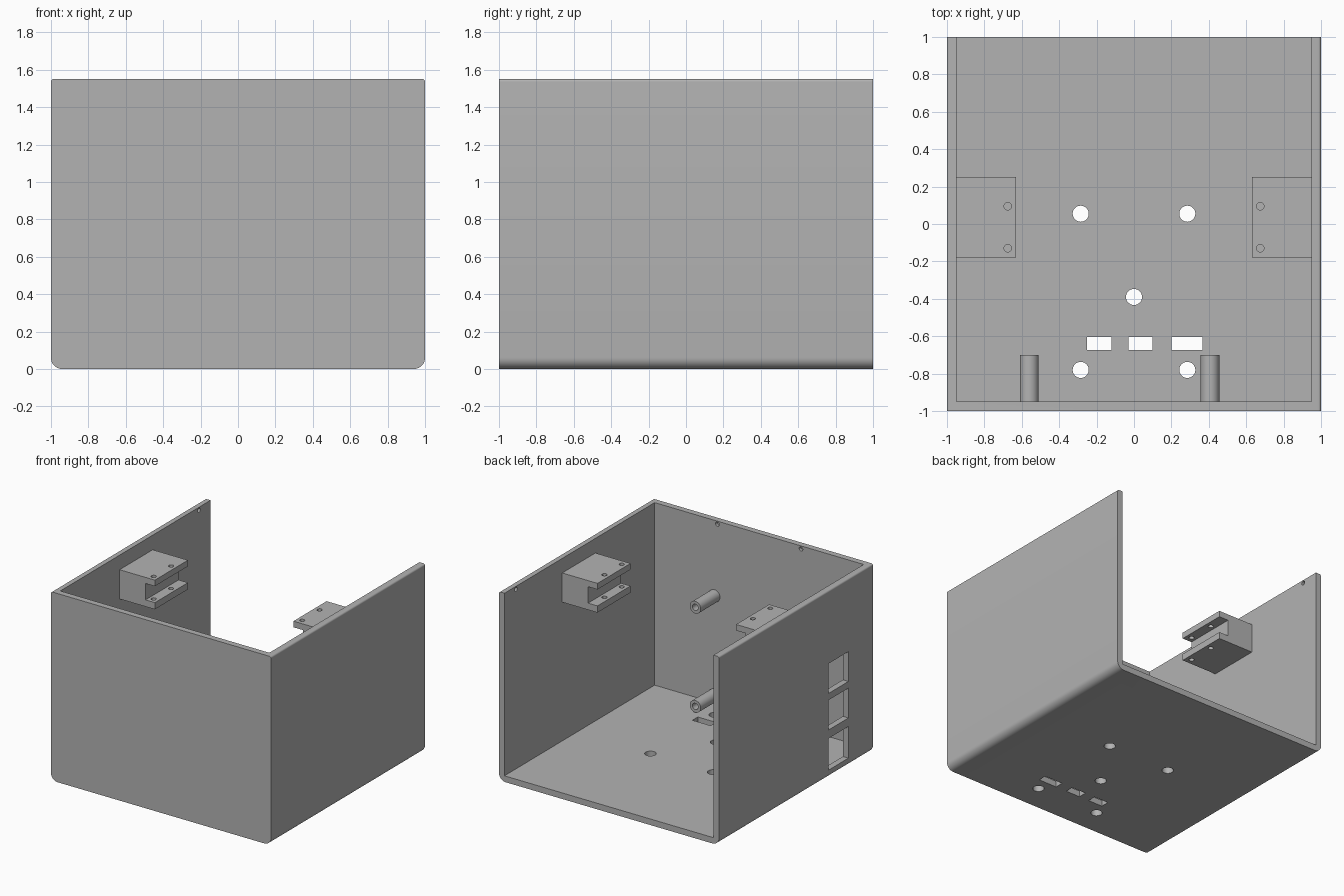
import bpy, bmesh, math
from mathutils import Matrix, Vector

if "Cube" in bpy.data.objects:
    bpy.data.objects.remove(bpy.data.objects["Cube"])

grey = bpy.data.materials.new("plain grey")
grey.diffuse_color = (0.45, 0.45, 0.45, 1)
grey.use_nodes = True
grey.node_tree.nodes["Principled BSDF"].inputs["Base Color"].default_value = grey.diffuse_color


def finish(name, bm):
    bmesh.ops.recalc_face_normals(bm, faces=bm.faces[:])
    mesh = bpy.data.meshes.new(name)
    bm.to_mesh(mesh)
    bm.free()
    mesh.materials.append(grey)
    ob = bpy.data.objects.new(name, mesh)
    bpy.context.collection.objects.link(ob)
    return ob


def box(name, x0, x1, y0, y1, z0, z1):
    bm = bmesh.new()
    bmesh.ops.create_cube(bm, size=1)
    for v in bm.verts:
        v.co = Vector((x0 if v.co.x < 0 else x1,
                       y0 if v.co.y < 0 else y1,
                       z0 if v.co.z < 0 else z1))
    return finish(name, bm)


def rod(name, start, end, radius, sides=32):
    a, b = Vector(start), Vector(end)
    turn = (b - a).to_track_quat('Z', 'Y').to_matrix().to_4x4()
    bm = bmesh.new()
    bmesh.ops.create_cone(bm, cap_ends=True, segments=sides, radius1=radius, radius2=radius,
                          depth=(b - a).length, matrix=Matrix.Translation((a + b) / 2) @ turn)
    return finish(name, bm)


def cut(target, cutters):
    for c in cutters:
        mod = target.modifiers.new("cut", 'BOOLEAN')
        mod.operation, mod.solver, mod.object = 'DIFFERENCE', 'EXACT', c
        bpy.context.view_layer.objects.active = target
        bpy.ops.object.modifier_apply(modifier=mod.name)
        bpy.data.objects.remove(c)


def smooth(ob):
    bpy.ops.object.select_all(action='DESELECT')
    ob.select_set(True)
    bpy.context.view_layer.objects.active = ob
    bpy.ops.object.shade_smooth_by_angle(angle=math.radians(30))


# Case: rounded profile extruded front to back
H, T = 1.55, 0.05
pts = []
for cx, cz, r, a0 in ((1, 0, 0.06, 270), (1, H, 0.015, 0), (-1, H, 0.015, 90), (-1, 0, 0.06, 180)):
    ox = cx - math.copysign(r, cx)
    oz = r if cz == 0 else H - r
    for i in range(9):
        a = math.radians(a0 + 90 * i / 8)
        pts.append((ox + r * math.cos(a), oz + r * math.sin(a)))
bm = bmesh.new()
face = bm.faces.new([bm.verts.new((x, -1, z)) for x, z in pts])
side = bmesh.ops.extrude_face_region(bm, geom=[face])
bmesh.ops.translate(bm, vec=(0, 2, 0), verts=[g for g in side['geom'] if isinstance(g, bmesh.types.BMVert)])
case = finish("case", bm)

# Cavity, open at the top and back
cutters = [box("cavity", -1 + T, 1 - T, -1 + T, 1.2, T, 2)]
# Round and rectangular floor openings
for x, y in ((-0.285, 0.055), (0.285, 0.055), (0, -0.39), (-0.285, -0.78), (0.285, -0.78)):
    cutters.append(rod("floor_hole", (x, y, -0.1), (x, y, 0.2), 0.043))
for x0, x1 in ((-0.25, -0.12), (-0.03, 0.10), (0.20, 0.365)):
    cutters.append(box("floor_slot", x0, x1, -0.675, -0.605, -0.1, 0.2))
# Windows in the left wall
for z0, z1 in ((0.075, 0.335), (0.405, 0.65), (0.705, 0.95)):
    cutters.append(box("window", -1.1, -0.9, -0.68, -0.42, z0, z1))
# Blind screw holes near the rim
for s in (-1, 1):
    cutters.append(rod("rim_hole", (s * 0.38, -0.9, 1.525), (s * 0.38, -0.975, 1.525), 0.017, 20))
    cutters.append(rod("rim_hole", (s * 0.9, 0.85, 1.525), (s * 0.975, 0.85, 1.525), 0.017, 20))
cut(case, cutters)
smooth(case)

# Slotted brackets on both side walls
for s, label in ((-1, "left"), (1, "right")):
    xs = sorted((s * 0.63, s * 0.955))
    bracket = box(label + "_bracket", *xs, -0.18, 0.25, 1.19, 1.43)
    slot = box("slot", *sorted((s * 0.5, s * 0.715)), -0.4, 0.5, 1.245, 1.38)
    holes = [rod("screw_hole", (s * 0.675, y, 1.1), (s * 0.675, y, 1.5), 0.02, 20) for y in (-0.13, 0.095)]
    cut(bracket, [slot] + holes)
    smooth(bracket)

# Hollow standoffs on the inside of the front wall
for x in (-0.56, 0.406):
    for z, level in ((0.116, "lower"), (0.93, "upper")):
        post = rod(level + "_standoff", (x, -0.955, z), (x, -0.70, z), 0.05)
        cut(post, [rod("bore", (x, -0.94, z), (x, -0.6, z), 0.026)])
        smooth(post)
